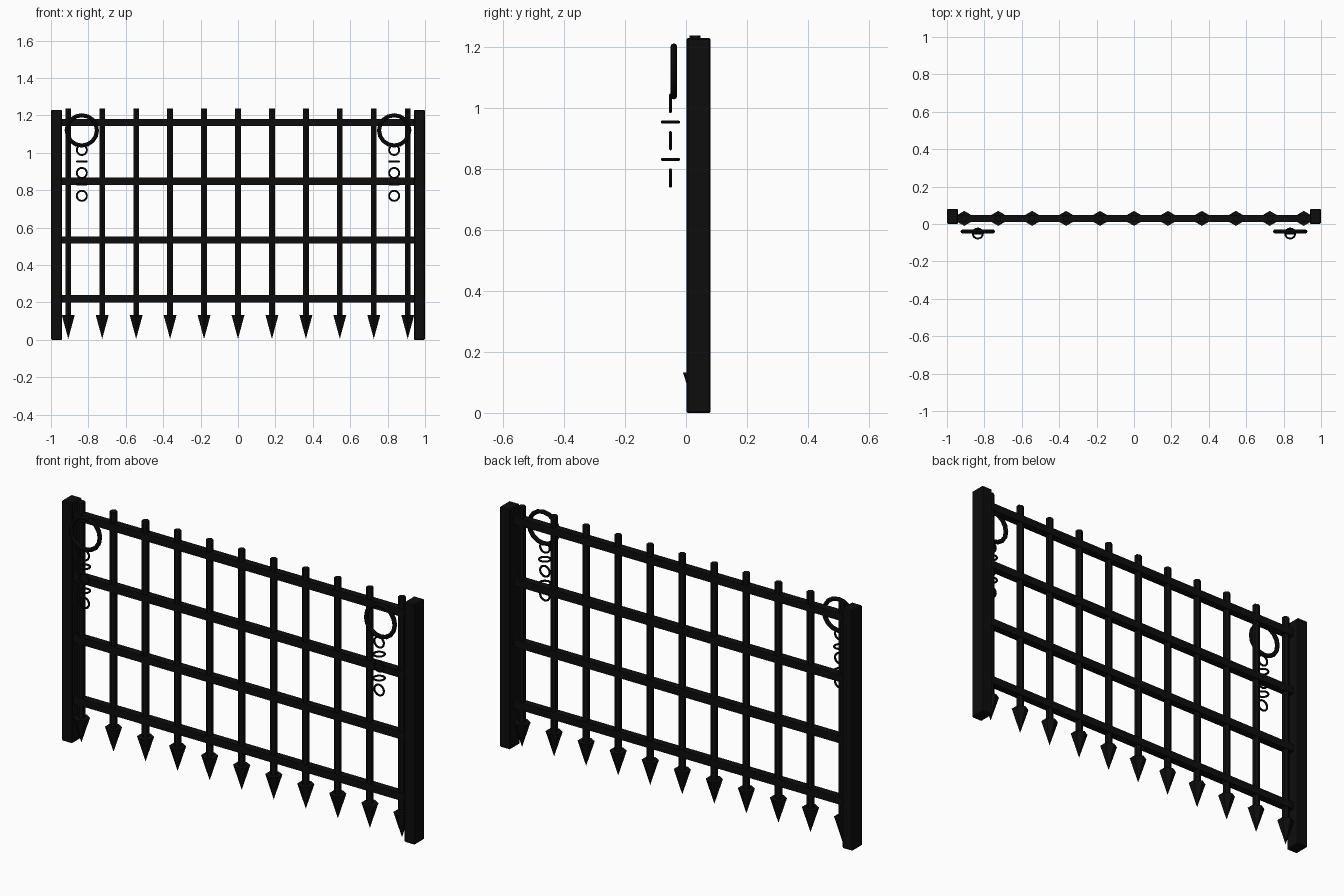
import bpy
from math import pi

cube = bpy.data.objects.get("Cube")
if cube:
    bpy.data.objects.remove(cube, do_unlink=True)


def material(name, value):
    m = bpy.data.materials.new(name)
    m.use_nodes = True
    colour = (value, value, value, 1)
    m.diffuse_color = colour
    m.node_tree.nodes["Principled BSDF"].inputs["Base Color"].default_value = colour
    return m


iron = material("black iron", 0.004)


def finish(name):
    ob = bpy.context.object
    ob.name = name
    ob.data.materials.append(iron)
    return ob


def box(name, loc, size, bevel=0):
    bpy.ops.mesh.primitive_cube_add(size=1, location=loc)
    ob = finish(name)
    ob.scale = size
    bpy.ops.object.transform_apply(location=False, rotation=False, scale=True)
    if bevel:
        mod = ob.modifiers.new("soft edges", "BEVEL")
        mod.width = bevel
        mod.segments = 1


def ring(name, loc, major, minor, segments, rot):
    bpy.ops.mesh.primitive_torus_add(location=loc, rotation=rot, major_radius=major,
                                     minor_radius=minor, major_segments=segments,
                                     minor_segments=8)
    finish(name)
    bpy.ops.object.shade_smooth_by_angle()


BAR_Y = 0.03
BAR_TOP = 1.238
TIP_TOP = 0.133

# Horizontal rails
for i in range(4):
    box("rail", (0, BAR_Y, 0.22 + 0.314 * i), (1.9, 0.038, 0.038))

# Hexagonal upright bars with pointed spear tips
for i in range(11):
    x = (i - 5) * 0.1815
    bpy.ops.mesh.primitive_cylinder_add(vertices=6, radius=0.0178, depth=BAR_TOP - TIP_TOP,
                                        location=(x, BAR_Y, (BAR_TOP + TIP_TOP) / 2))
    finish("upright_bar")
    bpy.ops.mesh.primitive_cone_add(vertices=6, radius1=0.04, radius2=0, depth=TIP_TOP - 0.005,
                                    location=(x, BAR_Y, (TIP_TOP + 0.005) / 2),
                                    rotation=(pi, 0, 0))
    finish("spear_tip")

# Side posts, pull rings and hanging chains
for side, s in (("left", 1), ("right", -1)):
    box(side + "_post", (s * 0.97, 0.041, 0.615), (0.06, 0.08, 1.23), 0.005)
    ring(side + "_pull_ring", (s * 0.835, -0.04, 1.12), 0.081, 0.011, 16, (pi / 2, 0, 0))
    for k in range(5):
        turn = (0, 0, 0) if k % 2 else (pi / 2, 0, 0)
        ring(side + "_chain_link", (s * 0.835, -0.051, 1.015 - 0.0612 * k),
             0.027, 0.005, 16, turn)
